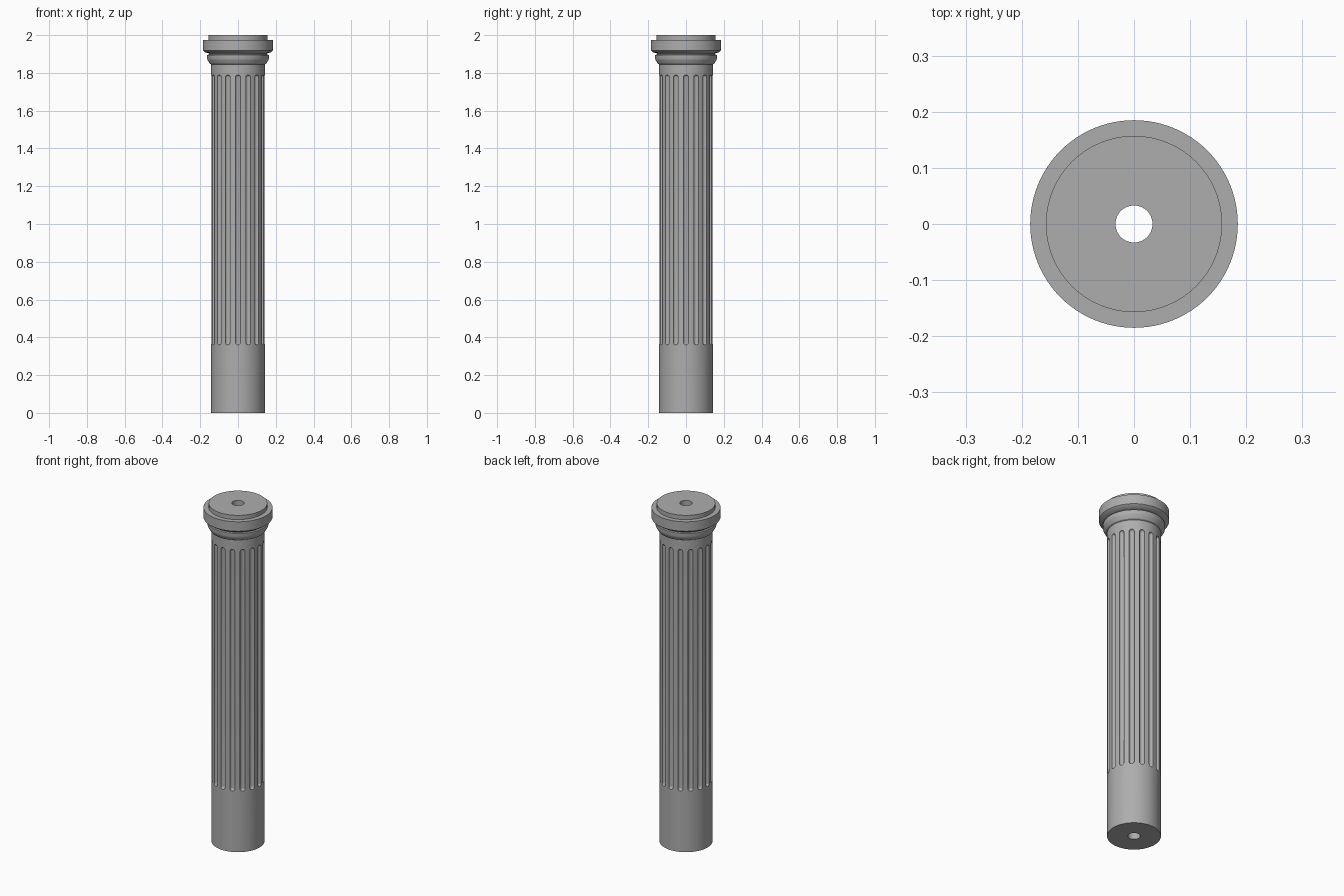
import bpy, bmesh, math
from mathutils import Matrix, Vector

cube = bpy.data.objects.get("Cube")
if cube:
    bpy.data.objects.remove(cube, do_unlink=True)

SIDES = 96
SHAFT_R = 0.142
HOLE_R = 0.033
FLUTES = 16
FLUTE_R = 0.014
FLUTE_LOW, FLUTE_HIGH = 0.36, 1.79

stone = bpy.data.materials.new("grey stone")
grey = (0.42, 0.42, 0.42, 1)
stone.diffuse_color = grey
stone.use_nodes = True
stone.node_tree.nodes["Principled BSDF"].inputs["Base Color"].default_value = grey


def add_object(name, bm):
    bmesh.ops.recalc_face_normals(bm, faces=bm.faces)
    mesh = bpy.data.meshes.new(name)
    bm.to_mesh(mesh)
    bm.free()
    mesh.materials.append(stone)
    obj = bpy.data.objects.new(name, mesh)
    bpy.context.collection.objects.link(obj)
    return obj


def lathe(bm, profile, sides, closed, matrix=Matrix()):
    """Spin an (r, z) profile around the z axis."""
    verts = [bm.verts.new((r, 0, z)) for r, z in profile]
    pairs = list(zip(verts, verts[1:] + verts[:1] if closed else verts[1:]))
    edges = [bm.edges.new(p) for p in pairs]
    made = bmesh.ops.spin(bm, geom=verts + edges, axis=(0, 0, 1), cent=(0, 0, 0),
                          angle=math.tau, steps=sides, use_merge=True)
    bmesh.ops.remove_doubles(bm, verts=bm.verts, dist=1e-5)


# Column: bored shaft and moulded capital in one turned profile
profile = [
    (HOLE_R, 0), (SHAFT_R, 0), (SHAFT_R, 1.845),
    (0.150, 1.849), (0.161, 1.868), (0.163, 1.873), (0.163, 1.895),
    (0.153, 1.897), (0.153, 1.903), (0.172, 1.908), (0.185, 1.919),
    (0.185, 1.975), (0.157, 1.975), (0.157, 2), (HOLE_R, 2),
]
bm = bmesh.new()
lathe(bm, profile, SIDES, True)
column = add_object("fluted_column", bm)

# Flute cutters: round-ended rods set around the shaft
bm = bmesh.new()
capsule = []
for centre, start in ((FLUTE_LOW + FLUTE_R, -90), (FLUTE_HIGH - FLUTE_R, 0)):
    for i in range(7):
        a = math.radians(start + 15 * i)
        capsule.append((FLUTE_R * math.cos(a), centre + FLUTE_R * math.sin(a)))
lathe(bm, capsule, 20, False)
rod = bm.verts[:] + bm.edges[:] + bm.faces[:]
for i in range(FLUTES):
    spot = Matrix.Rotation(math.tau * i / FLUTES, 4, "Z") @ Vector((SHAFT_R, 0, 0))
    copy = bmesh.ops.duplicate(bm, geom=rod)["geom"]
    bmesh.ops.translate(bm, vec=spot,
                        verts=[v for v in copy if isinstance(v, bmesh.types.BMVert)])
bmesh.ops.delete(bm, geom=[v for v in rod if isinstance(v, bmesh.types.BMVert)],
                 context="VERTS")
cutter = add_object("flute_cutter", bm)

# Carve the flutes, then drop the cutter
carve = column.modifiers.new("flutes", "BOOLEAN")
carve.operation = "DIFFERENCE"
carve.solver = "EXACT"
carve.object = cutter
bpy.ops.object.select_all(action="DESELECT")
bpy.context.view_layer.objects.active = column
column.select_set(True)
bpy.ops.object.modifier_apply(modifier=carve.name)
bpy.data.objects.remove(cutter, do_unlink=True)
bpy.ops.object.shade_smooth_by_angle(angle=math.radians(30))
